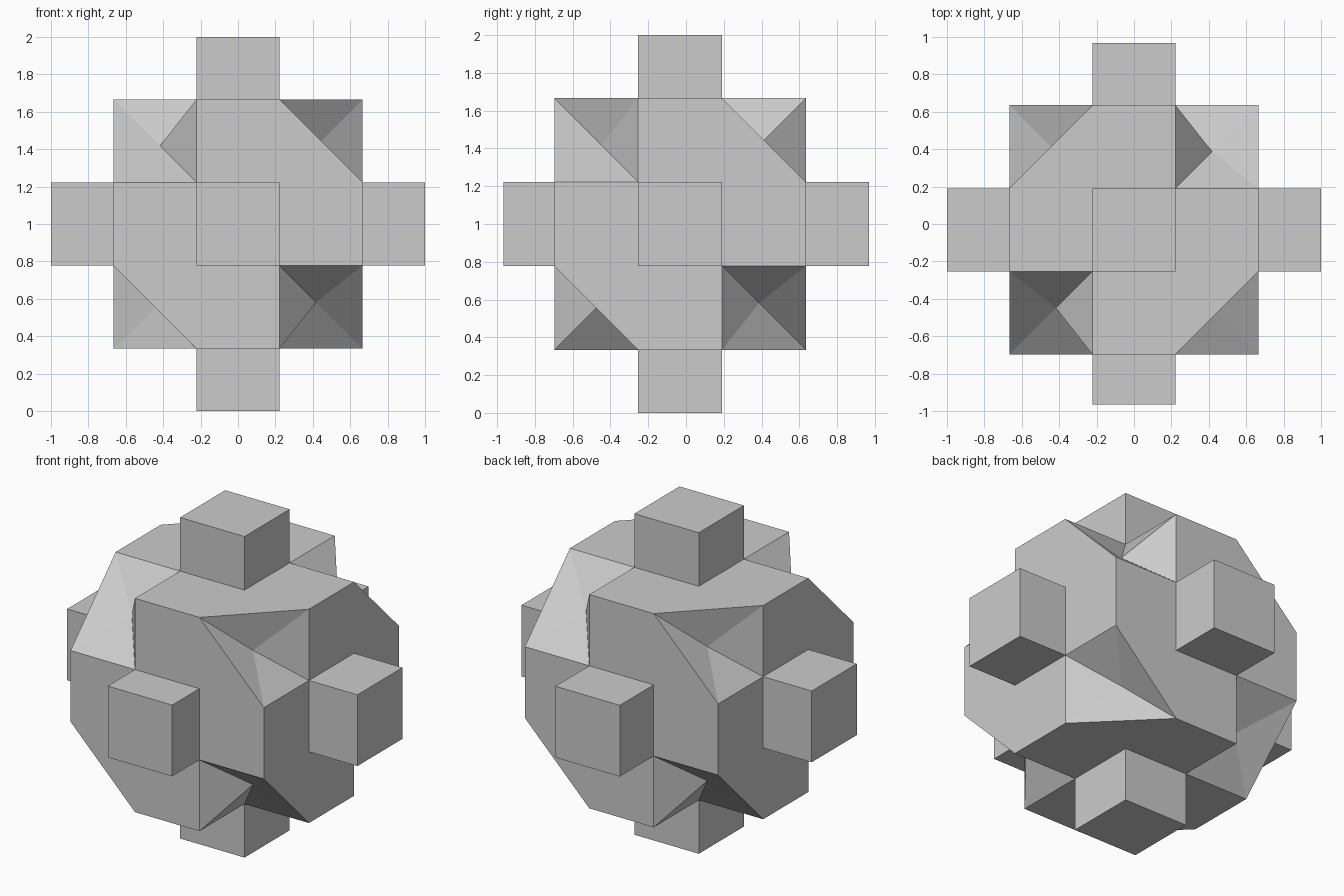
import bpy, bmesh
from mathutils import Vector

if "Cube" in bpy.data.objects:
    bpy.data.objects.remove(bpy.data.objects["Cube"])

A, B, C = 0.222, 0.666, 0.418          # inner grid line, block half size, dented corner
CENTRE = Vector((0, -0.031, 1.0))
STEPS = (-B, -A, A, B)

bm = bmesh.new()
cache = {}


def vert(idx):
    """Grid vertex of the 3x3x3 block; the eight corners are pushed inward."""
    if idx not in cache:
        if all(i in (0, 3) for i in idx):
            p = Vector([C if i else -C for i in idx])
        else:
            p = Vector([STEPS[i] for i in idx])
        cache[idx] = bm.verts.new(p + CENTRE)
    return cache[idx]


# Block surface: nine cells per side, corner cells folded along one diagonal
arms = []
for axis in range(3):
    for side in (0, 3):
        u, w = (axis + 1) % 3, (axis + 2) % 3
        for i in range(3):
            for j in range(3):
                def at(a, b):
                    idx = [0, 0, 0]
                    idx[axis], idx[u], idx[w] = side, a, b
                    return vert(tuple(idx))
                loop = [at(i, j), at(i + 1, j), at(i + 1, j + 1), at(i, j + 1)]
                if side == 0:
                    loop.reverse()
                if i != 1 and j != 1:
                    corner = at(i + i // 2, j + j // 2)
                    k = loop.index(corner)
                    sign = (i - 1) * (j - 1) * (1 if side else -1)
                    if (sign > 0) == (axis == 0):
                        k += 1
                    q = [loop[(k + n) % 4] for n in range(4)]
                    bm.faces.new((q[0], q[1], q[2]))
                    bm.faces.new((q[0], q[2], q[3]))
                else:
                    f = bm.faces.new(loop)
                    if i == 1 and j == 1:
                        arms.append((f, axis, side))

# Square stubs pulled out of the middle cell of each side
for f, axis, side in arms:
    length = 0.268 if (axis == 1 and side == 0) else 0.334
    move = Vector((0, 0, 0))
    move[axis] = length if side else -length
    cap = bmesh.ops.extrude_discrete_faces(bm, faces=[f])["faces"][0]
    bmesh.ops.translate(bm, verts=list(cap.verts), vec=move)

bmesh.ops.remove_doubles(bm, verts=bm.verts[:], dist=1e-5)
bmesh.ops.recalc_face_normals(bm, faces=bm.faces[:])

mesh = bpy.data.meshes.new("stubbed_block")
bm.to_mesh(mesh)
bm.free()
bpy.context.collection.objects.link(bpy.data.objects.new("stubbed_block", mesh))
